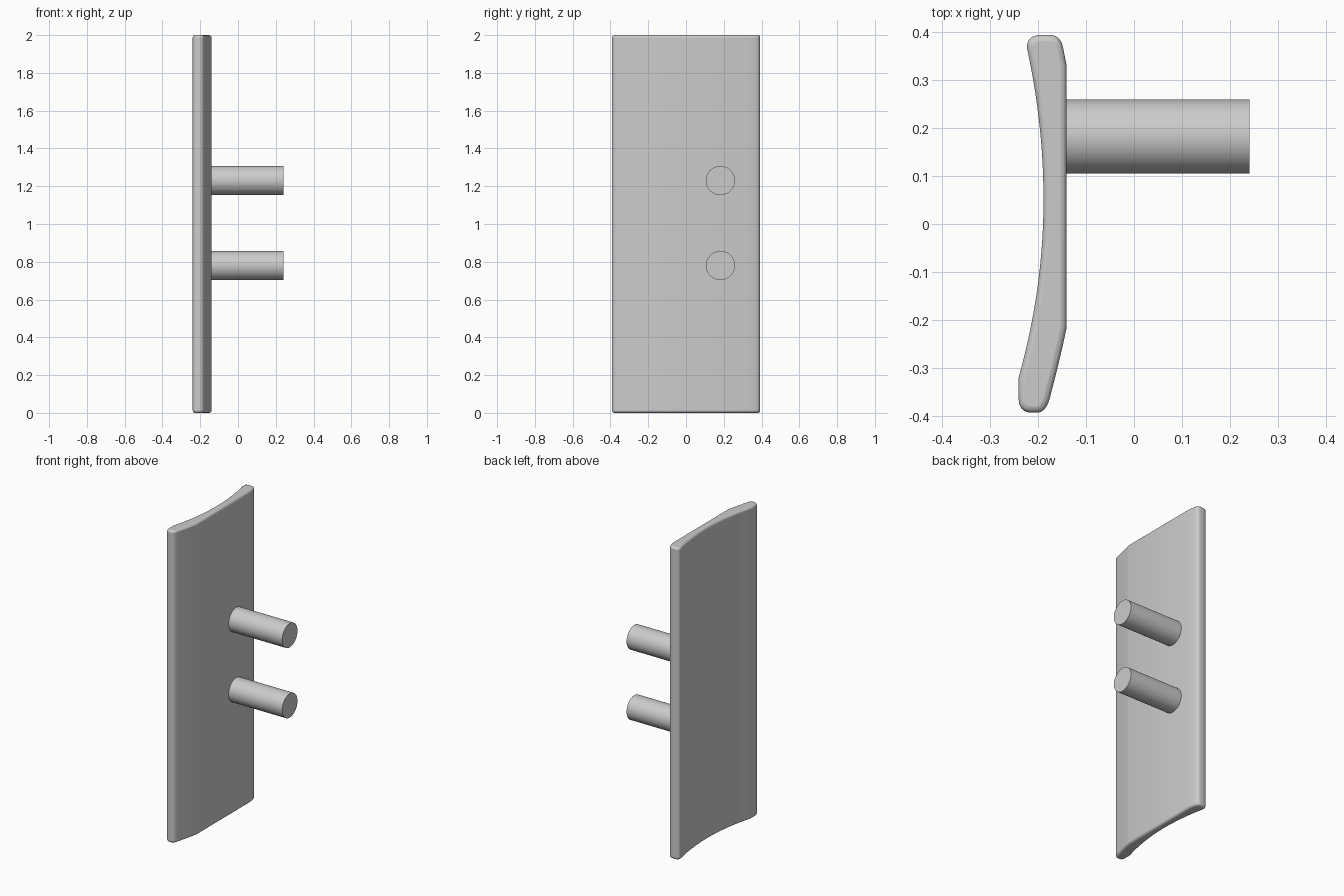
import bpy
import bmesh
import math

cube = bpy.data.objects.get("Cube")
if cube:
    bpy.data.objects.remove(cube, do_unlink=True)

# Single grey finish
grey = bpy.data.materials.new("light_grey")
grey.use_nodes = True
colour = (0.6, 0.6, 0.6, 1)
grey.diffuse_color = colour
grey.node_tree.nodes["Principled BSDF"].inputs["Base Color"].default_value = colour


def fillet(a, corner, b, steps=6):
    """Rounded corner as a quadratic curve from a to b."""
    points = []
    for i in range(steps + 1):
        t = i / steps
        points.append(tuple((1 - t) ** 2 * p + 2 * t * (1 - t) * q + t * t * r
                            for p, q, r in zip(a, corner, b)))
    return points


def finish(obj):
    obj.data.materials.append(grey)
    bpy.ops.object.select_all(action='DESELECT')
    obj.select_set(True)
    bpy.context.view_layer.objects.active = obj
    bpy.ops.object.shade_smooth_by_angle(angle=math.radians(35))


# Plate outline: rounded ends, flat mounting side, hollow outer side
outline = fillet((-0.19, 0.393), (-0.225, 0.393), (-0.222, 0.365))
for i in range(1, 24):
    y = 0.365 - 0.685 * i / 24
    bow = 0.345 if y > 0.05 else 0.38
    outline.append((-0.188 - bow * (y - 0.05) ** 2, y))
outline.append((-0.24, -0.32))
outline += fillet((-0.24, -0.36), (-0.24, -0.392), (-0.213, -0.392))
outline += fillet((-0.202, -0.392), (-0.183, -0.392), (-0.175, -0.362))
outline += fillet((-0.168, -0.335), (-0.15, -0.265), (-0.14, -0.215))
outline.append((-0.14, 0.33))
outline += fillet((-0.147, 0.365), (-0.152, 0.393), (-0.175, 0.393))

# Extruded plate with softened ends
bm = bmesh.new()
base = bm.faces.new([bm.verts.new((x, y, 0)) for x, y in outline])
result = bmesh.ops.extrude_face_region(bm, geom=[base])
top = [v for v in result["geom"] if isinstance(v, bmesh.types.BMVert)]
bmesh.ops.translate(bm, verts=top, vec=(0, 0, 2))
bmesh.ops.recalc_face_normals(bm, faces=bm.faces)
mesh = bpy.data.meshes.new("curved_plate")
bm.to_mesh(mesh)
bm.free()
plate = bpy.data.objects.new("curved_plate", mesh)
bpy.context.collection.objects.link(plate)
finish(plate)
bevel = plate.modifiers.new("soft_ends", 'BEVEL')
bevel.width = 0.013
bevel.segments = 3
bevel.limit_method = 'ANGLE'
bevel.angle_limit = math.radians(60)
bevel.use_clamp_overlap = False

# Two round pegs
start, end = -0.16, 0.24
for name, z in (("lower_peg", 0.78), ("upper_peg", 1.23)):
    bpy.ops.mesh.primitive_cylinder_add(
        vertices=64, radius=0.077, depth=end - start,
        location=((start + end) / 2, 0.182, z), rotation=(0, math.pi / 2, 0))
    peg = bpy.context.object
    peg.name = name
    finish(peg)
